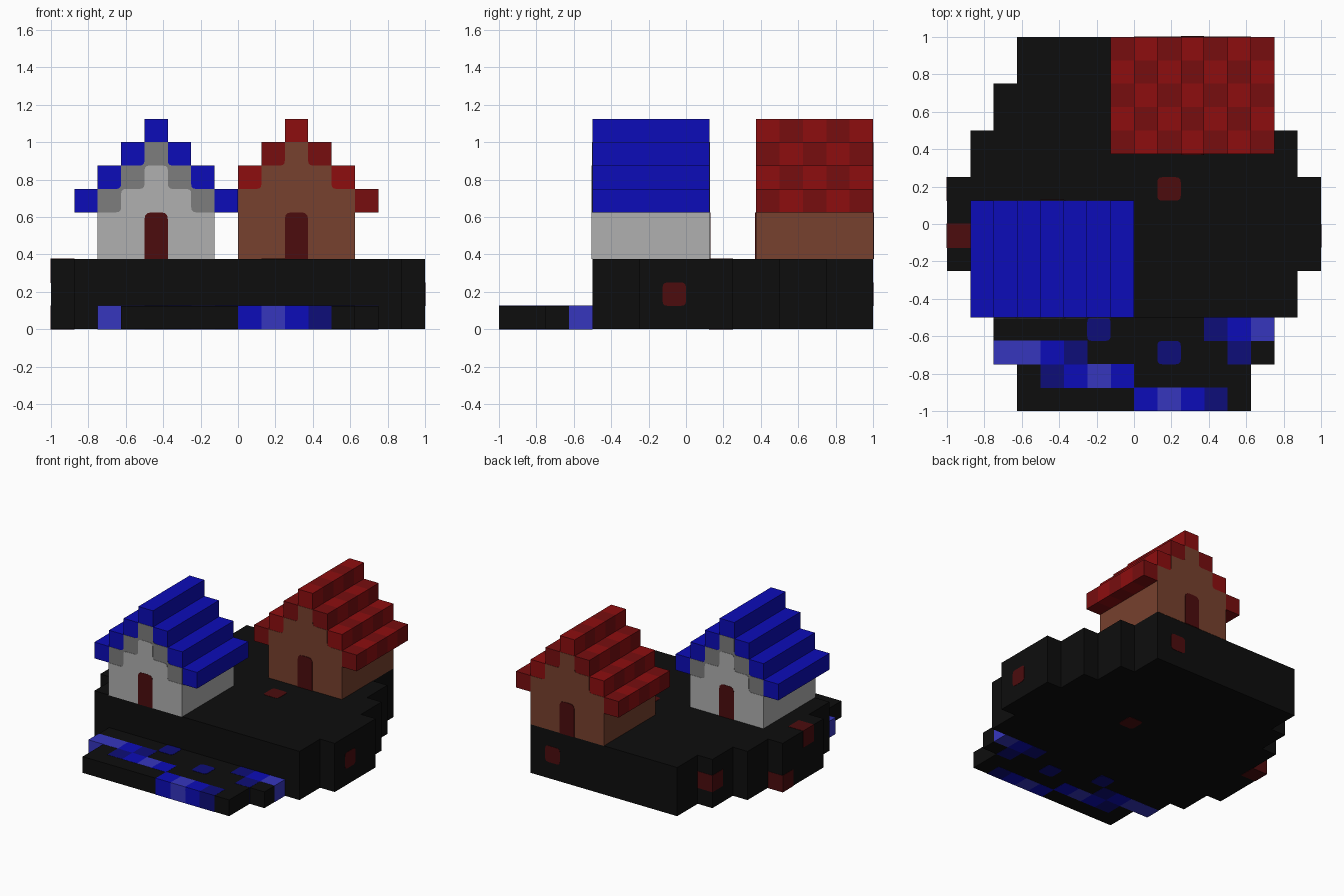
import bpy, bmesh
from mathutils import Vector

if "Cube" in bpy.data.objects:
    bpy.data.objects.remove(bpy.data.objects["Cube"], do_unlink=True)

U = 0.125      # size of one block
EPS = 0.002    # how far painted faces stand proud


def material(name, rgb):
    def linear(c):
        c /= 255
        return c / 12.92 if c <= 0.04045 else ((c + 0.055) / 1.055) ** 2.4
    col = (*[linear(c) for c in rgb], 1)
    m = bpy.data.materials.new(name)
    m.use_nodes = True
    m.diffuse_color = col
    bsdf = m.node_tree.nodes["Principled BSDF"]
    bsdf.inputs["Base Color"].default_value = col
    bsdf.inputs["Roughness"].default_value = 0.9
    return m


BLACK = material("black", (13, 13, 13))
MAROON = material("maroon", (76, 12, 13))
BLUE = material("blue", (12, 12, 184))
LIGHT_BLUE = material("light blue", (54, 54, 190))
NAVY = material("navy", (13, 13, 120))
RED = material("red", (141, 13, 15))
DARK_RED = material("dark red", (119, 13, 15))
BROWN = material("brown", (119, 65, 46))
LIGHT_GREY = material("light grey", (176, 176, 176))
DARK_GREY = material("dark grey", (125, 125, 125))


def prism(name, pts, axis, lo, hi, mat, r=0.2):
    """Extrude an outline (in blocks) along an axis; a third value of 1 rounds that corner."""
    flat = []
    for i, p in enumerate(pts):
        c = Vector(p[:2])
        if len(p) < 3 or not p[2]:
            flat.append(c)
            continue
        a = c + (Vector(pts[i - 1][:2]) - c).normalized() * r
        b = c + (Vector(pts[(i + 1) % len(pts)][:2]) - c).normalized() * r
        flat += [a * (1 - t) ** 2 + c * 2 * t * (1 - t) + b * t * t for t in (0, 0.33, 0.67, 1)]

    def place(p, d):
        v = [p.x * U, p.y * U]
        v.insert("xyz".index(axis), d)
        return v
    bm = bmesh.new()
    face = bm.faces.new([bm.verts.new(place(p, lo)) for p in flat])
    ext = bmesh.ops.extrude_face_region(bm, geom=[face])
    new = [v for v in ext["geom"] if isinstance(v, bmesh.types.BMVert)]
    shift = Vector((0, 0, 0))
    shift["xyz".index(axis)] = hi - lo
    bmesh.ops.translate(bm, verts=new, vec=shift)
    bmesh.ops.recalc_face_normals(bm, faces=bm.faces)
    me = bpy.data.meshes.new(name)
    bm.to_mesh(me)
    bm.free()
    me.materials.append(mat)
    ob = bpy.data.objects.new(name, me)
    bpy.context.collection.objects.link(ob)
    return ob


def rect(x0, y0, x1, y1, rounded=0):
    return [(x0, y0, rounded), (x1, y0, rounded), (x1, y1, rounded), (x0, y1, rounded)]


def block(name, x, y, z, mat, size=(1, 1, 1), grow=0.0):
    g = grow / U
    return prism(name, rect(x - g, y - g, x + size[0] + g, y + size[1] + g), "z",
                 z * U - grow, (z + size[2]) * U + grow, mat)


def mirrored(half, c):
    """Complete a half outline about the vertical line at c."""
    return ([(c + p[0], *p[1:]) for p in half]
            + [(c - p[0], *p[1:]) for p in reversed(half)])


# Stepped round island: high ground behind, low shore in front
high = [(7, -4), (7, -2), (8, -2), (8, 2), (7, 2), (7, 4), (6, 4), (6, 6), (5, 6), (5, 8)]
shore = [(5, -8), (5, -6), (6, -6), (6, -4)]
prism("high_ground", mirrored(high, 0), "z", 0, 3 * U, BLACK)
prism("shore", mirrored(shore, 0), "z", 0, U, BLACK)

# Stream blocks: row start x, y, colours
L, B, N = LIGHT_BLUE, BLUE, NAVY
for x, y, cols in [(3, -5, (N, B, L)), (-6, -6, (L, L, B, N)), (4, -6, (N,)),
                   (-4, -7, (N, B, L, B)), (0, -8, (B, L, B, N))]:
    for i, col in enumerate(cols):
        block("stream_block", x + i, y, 0, col, grow=EPS / 2)
for x, y in [(-2, -5), (1, -6)]:
    prism("puddle", rect(x, y, x + 1, y + 1, 1), "z", -EPS, U + EPS, NAVY)

# Maroon ground spots
prism("ground_spot", rect(1, 1, 2, 2, 1), "z", -EPS, 3 * U + EPS, MAROON)
prism("right_spot", rect(-1, 1, 0, 2, 1), "x", 7 * U, 8 * U + EPS, MAROON)
prism("back_spot", rect(3, 1, 4, 2, 1), "y", 7 * U, 8 * U + EPS, MAROON)
for x, y, z in [(-6, 5, 1), (-8, 1, 0), (-8, -1, 2)]:
    block("edge_spot", x, y, z, MAROON, grow=EPS)


def gable(bottom):
    return [(2.5, bottom), (2.5, 6), (1.5, 6, 1), (1.5, 7), (0.5, 7, 1), (0.5, 8)]


def ends(y0, y1, layer):
    return y0 * U - EPS * layer, y1 * U + EPS * layer


def door(c, y0, y1):
    outline = [(c - 0.5, 3), (c + 0.5, 3), (c + 0.5, 5, 1), (c - 0.5, 5, 1)]
    for y, s in ((y0, -1), (y1, 1)):
        a, b = sorted((y * U - s * 0.002, y * U + s * EPS * 3))
        prism("door", outline, "y", a, b, MAROON, 0.3)


# Grey house with blue stepped roof
c, y0, y1 = -3.5, -4, 1
inner = [(2.5, 3), (2.5, 5), (1.5, 5, 1), (1.5, 6, 1), (0.5, 6, 1), (0.5, 7, 1)]
prism("grey_gable", mirrored(gable(5), c), "y", *ends(y0, y1, 1), DARK_GREY)
prism("grey_walls", mirrored(inner, c), "y", *ends(y0, y1, 2), LIGHT_GREY)
door(c, y0, y1)
for i in range(7):
    block("blue_roof_step", -7 + i, y0, 8 - abs(i - 3), BLUE, (1, y1 - y0, 1))

# Brown house with chequered red roof
c, y0, y1 = 2.5, 3, 8
prism("brown_walls", mirrored(gable(3), c), "y", *ends(y0, y1, 1), BROWN)
door(c, y0, y1)
for i in range(7):
    for j in range(5):
        block("red_roof_tile", -1 + i, y0 + j, 8 - abs(i - 3),
              RED if (i + j) % 2 else DARK_RED)
